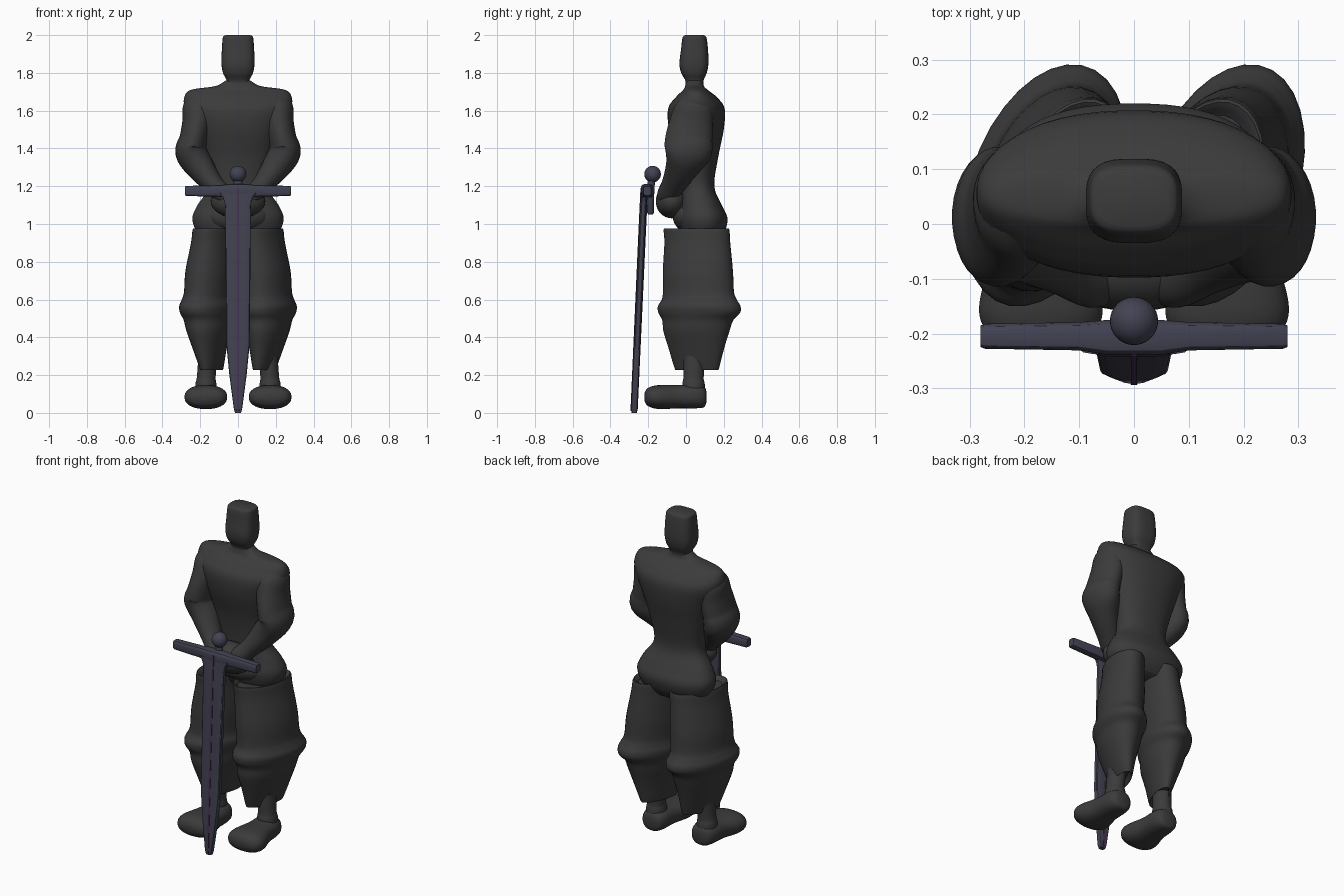
import bpy, bmesh, math
from mathutils import Vector


def material(name, rgb):
    m = bpy.data.materials.new(name)
    m.diffuse_color = (*rgb, 1)
    return m


CLOTH = material("dark_cloth", (0.045, 0.044, 0.045))
STEEL = material("dark_steel", (0.055, 0.055, 0.085))
PURPLE = material("purple_inlay", (0.07, 0.03, 0.09))


def finish(obj, mat, angle=40):
    obj.data.materials.append(mat)
    bpy.ops.object.select_all(action='DESELECT')
    obj.select_set(True)
    bpy.context.view_layer.objects.active = obj
    bpy.ops.object.shade_smooth_by_angle(angle=math.radians(angle))


def smooth_path(rows, steps):
    """Catmull-Rom interpolation of (x, y, z, r_ref, r_side) rows."""
    out = []
    for i in range(len(rows) - 1):
        a, b = rows[max(i - 1, 0)], rows[i]
        c, d = rows[i + 1], rows[min(i + 2, len(rows) - 1)]
        for k in range(steps):
            t = k / steps
            out.append([0.5 * (2 * q + (r - p) * t + (2 * p - 5 * q + 4 * r - s) * t * t
                               + (3 * q - p - 3 * r + s) * t ** 3)
                        for p, q, r, s in zip(a, b, c, d)])
    out.append(list(rows[-1]))
    return out


def loft(name, rows, mat, ref=(0, 1, 0), axis=None, power=2.0, seg=32, steps=5, angle=40):
    """Skin superellipse rings; r_ref is measured along ref, r_side across it."""
    rows = smooth_path(rows, steps) if steps > 1 else rows
    pts = [Vector(r[:3]) for r in rows]
    bm = bmesh.new()
    rings = []
    for i, r in enumerate(rows):
        t = Vector(axis) if axis else pts[min(i + 1, len(pts) - 1)] - pts[max(i - 1, 0)]
        t.normalize()
        u = Vector(ref)
        u = (u - t * u.dot(t)).normalized()
        v = t.cross(u)
        ring = []
        for k in range(seg):
            a = 2 * math.pi * (k + 0.5) / seg
            c, s = math.cos(a), math.sin(a)
            c = math.copysign(abs(c) ** (2 / power), c)
            s = math.copysign(abs(s) ** (2 / power), s)
            ring.append(bm.verts.new(pts[i] + u * c * max(r[3], .002) + v * s * max(r[4], .002)))
        rings.append(ring)
    for a, b in zip(rings, rings[1:]):
        for k in range(seg):
            bm.faces.new((a[k], a[(k + 1) % seg], b[(k + 1) % seg], b[k]))
    bm.faces.new(rings[0])
    bm.faces.new(rings[-1])
    bmesh.ops.recalc_face_normals(bm, faces=bm.faces)
    me = bpy.data.meshes.new(name)
    bm.to_mesh(me)
    bm.free()
    obj = bpy.data.objects.new(name, me)
    bpy.context.collection.objects.link(obj)
    finish(obj, mat, angle)
    return obj


def ball(name, loc, scale, mat):
    bpy.ops.mesh.primitive_uv_sphere_add(segments=32, ring_count=16, location=loc)
    obj = bpy.context.object
    obj.name = name
    obj.scale = scale
    finish(obj, mat)


Z = (0, 0, 1)

# torso, from hips to base of neck
loft("torso", [
    (0, .09, .91, .08, .17), (0, .09, .96, .115, .22), (0, .09, 1.03, .13, .242),
    (0, .08, 1.10, .11, .215), (0, .06, 1.20, .09, .155), (0, .06, 1.35, .11, .18),
    (0, .055, 1.50, .145, .23), (0, .055, 1.61, .15, .28), (0, .055, 1.67, .11, .285),
    (0, .05, 1.71, .065, .25), (0, .045, 1.73, .05, .12), (0, .045, 1.76, .045, .065)],
    CLOTH, axis=Z, power=2.3, seg=48, angle=60)

# head and neck, squarish with a flat crown
loft("head", [
    (0, .045, 1.71, .05, .075), (0, .045, 1.755, .047, .06), (0, .042, 1.80, .068, .08),
    (0, .042, 1.85, .077, .088), (0, .045, 1.92, .072, .086), (0, .045, 1.975, .066, .082),
    (0, .045, 1.993, .060, .078), (0, .045, 2.0, .05, .066)],
    CLOTH, axis=Z, power=3)

# clasped hands block in front of the belly, down to the groin
ball("clasped_hands", (0, -.075, 1.12), (.145, .085, .09), CLOTH)
ball("groin", (0, .03, 1.04), (.17, .1, .09), CLOTH)

for s, side in ((1, "right"), (-1, "left")):
    # sleeve and forearm
    loft("arm_" + side, [(s * x, y, z, a, b) for x, y, z, a, b in (
        (.19, .05, 1.68, .06, .05), (.205, .045, 1.62, .10, .085), (.215, .03, 1.54, .115, .08),
        (.235, .015, 1.45, .125, .075), (.247, .01, 1.38, .125, .085),
        (.20, -.02, 1.30, .09, .075), (.13, -.065, 1.21, .065, .055),
        (.07, -.10, 1.15, .055, .05), (.03, -.11, 1.12, .03, .03))],
        CLOTH, angle=60)

    # baggy trouser leg, both turned the same way
    cx = lambda x: s * x
    loft("trouser_leg_" + side, [
        (cx(.12), .055, .955, .15, .085), (cx(.122), .055, .975, .18, .105),
        (cx(.13), .06, .90, .182, .108), (cx(.147), .063, .75, .193, .121),
        (cx(.155), .066, .64, .196, .12), (cx(.16), .07, .60, .207, .126),
        (cx(.162), .07, .565, .228, .136), (cx(.161), .07, .53, .226, .132),
        (cx(.158), .062, .49, .196, .118), (cx(.155), .055, .43, .182, .106),
        (cx(.15), .055, .34, .154, .078), (cx(.14), .057, .24, .125, .05),
        (cx(.14), .057, .23, .115, .042), (cx(.145), .055, .26, .09, .035)],
        CLOTH, ref=(math.sin(math.radians(20)), math.cos(math.radians(20)), 0), axis=Z)

    # ankle
    loft("ankle_" + side, [
        (s * .17, .045, .07, .06, .06), (s * .17, .04, .15, .06, .056),
        (s * .168, .04, .19, .054, .05), (s * .16, .045, .30, .06, .05)],
        CLOTH, axis=Z)

    # rounded shoe
    loft("foot_" + side, [
        (s * .165, .108, .085, .03, .035), (s * .165, .095, .085, .055, .06),
        (s * .165, .05, .088, .064, .077), (s * .167, -.04, .086, .062, .085),
        (s * .17, -.12, .084, .064, .108), (s * .17, -.17, .084, .06, .112),
        (s * .17, -.205, .084, .045, .09), (s * .17, -.22, .084, .02, .05)],
        CLOTH, ref=Z, axis=(0, 1, 0), power=2.3, angle=60)

# sword blade, leaning back to the hands, flared below the guard
loft("blade", [
    (0, -.274, 0, .014, .016), (0, -.274, .02, .017, .022), (0, -.266, .2, .018, .046),
    (0, -.259, .36, .018, .062), (0, -.231, .98, .018, .068), (0, -.225, 1.11, .018, .07),
    (0, -.222, 1.14, .018, .08), (0, -.220, 1.165, .018, .10)],
    STEEL, axis=Z, power=5, seg=16, steps=1, angle=25)

# purple stripe along the blade
loft("blade_inlay", [
    (0, -.275, .01, .0195, .007), (0, -.231, .98, .0205, .007), (0, -.221, 1.19, .0205, .006)],
    PURPLE, axis=Z, power=8, seg=8, steps=1, angle=25)

# crossguard
loft("crossguard", [
    (-.28, -.205, 1.175, .020, .024), (-.272, -.205, 1.175, .023, .027),
    (-.10, -.205, 1.175, .026, .031), (-.05, -.207, 1.175, .032, .036),
    (.05, -.207, 1.175, .032, .036), (.10, -.205, 1.175, .026, .031),
    (.272, -.205, 1.175, .023, .027), (.28, -.205, 1.175, .020, .024)],
    STEEL, axis=(1, 0, 0), power=4, seg=16, steps=1, angle=30)

# tang behind the guard, short grip and pommel
loft("grip", [
    (0, -.187, 1.05, .012, .02), (0, -.188, 1.06, .018, .026),
    (0, -.187, 1.19, .02, .026), (0, -.18, 1.25, .02, .022)],
    STEEL, axis=Z, seg=16, steps=1)
ball("pommel", (0, -.177, 1.264), (.044, .044, .044), STEEL)
